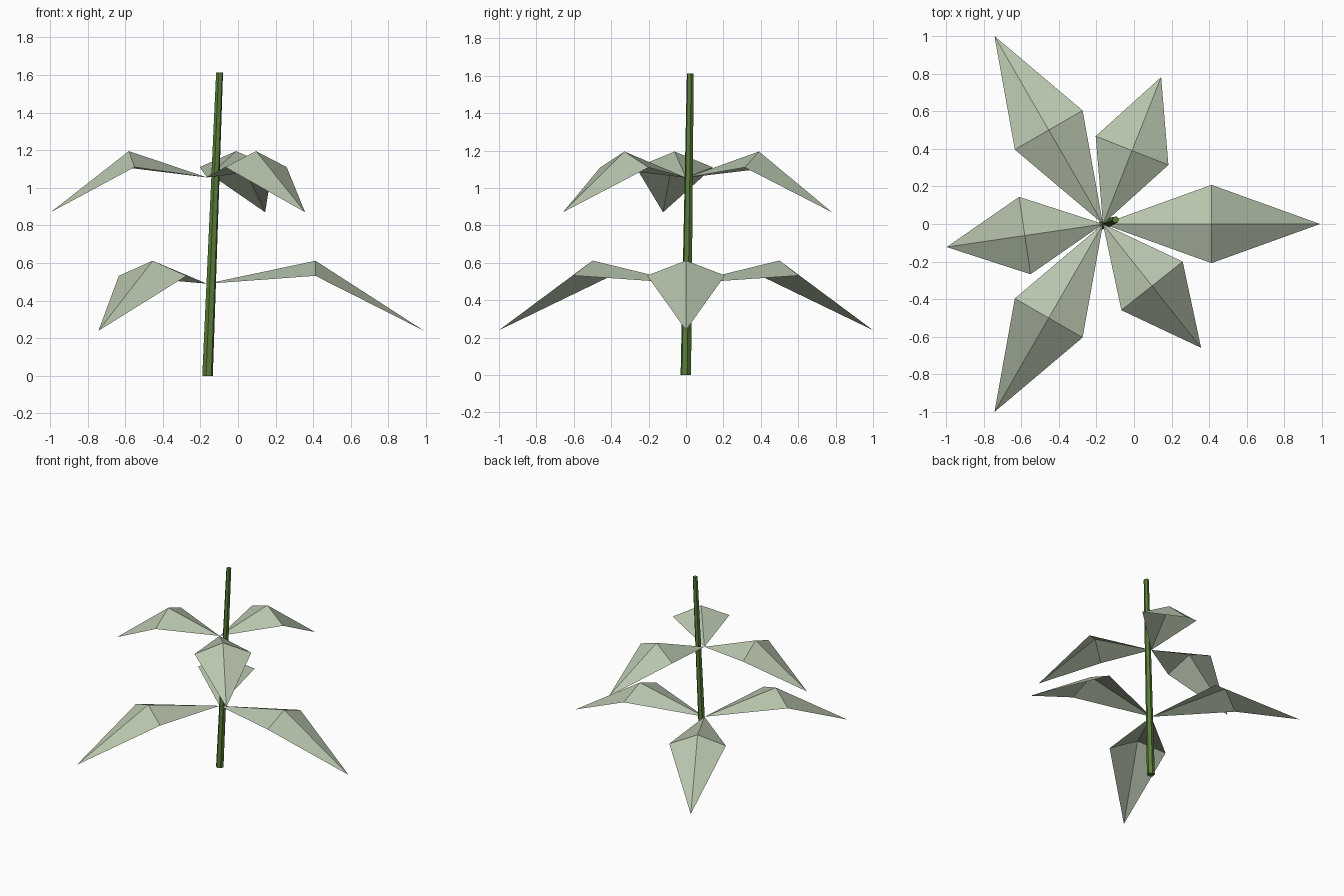
import bpy, bmesh, math
from mathutils import Vector

if "Cube" in bpy.data.objects:
    bpy.data.objects.remove(bpy.data.objects["Cube"])


def material(name, rgb):
    m = bpy.data.materials.new(name)
    m.diffuse_color = (*rgb, 1)
    m.use_nodes = True
    m.node_tree.nodes["Principled BSDF"].inputs["Base Color"].default_value = m.diffuse_color
    return m


LEAF = material("pale sage green", (0.48, 0.56, 0.42))
STEM = material("stem green", (0.105, 0.21, 0.042))


def add_object(name, bm, mat):
    bmesh.ops.recalc_face_normals(bm, faces=bm.faces) if name == "stem" else None
    mesh = bpy.data.meshes.new(name)
    bm.to_mesh(mesh)
    bm.free()
    mesh.materials.append(mat)
    ob = bpy.data.objects.new(name, mesh)
    bpy.context.collection.objects.link(ob)
    return ob


def leaf(name, base, angle, length, rise, side_rise, drop):
    """Folded kite: base, raised centre, two lower side corners, drooping tip."""
    bm = bmesh.new()
    half = length / 2
    b, c, l, r, t = [bm.verts.new(p) for p in (
        (0, 0, 0), (half, 0, rise), (half, 0.208, side_rise),
        (half, -0.208, side_rise), (length, 0, drop))]
    for f in ((b, c, l), (b, r, c), (c, t, l), (c, r, t)):
        bm.faces.new(f)
    ob = add_object(name, bm, LEAF)
    ob.location = base
    ob.rotation_euler.z = math.radians(angle)


# Leaning, tapering stem
SIDES = 6
bm = bmesh.new()
rings = []
for centre, radius in ((Vector((-0.162, -0.001, 0)), 0.029),
                       (Vector((-0.098, 0.023, 1.613)), 0.019)):
    rings.append([bm.verts.new(centre + Vector((
        radius * math.cos(math.tau * i / SIDES + 0.25),
        radius * math.sin(math.tau * i / SIDES + 0.25), 0))) for i in range(SIDES)])
for i in range(SIDES):
    j = (i + 1) % SIDES
    bm.faces.new((rings[0][i], rings[0][j], rings[1][j], rings[1][i]))
bm.faces.new(rings[0][::-1])
bm.faces.new(rings[1])
add_object("stem", bm, STEM)

# Two whorls of three leaves
for k in range(3):
    leaf(f"lower_leaf_{k + 1}", (-0.165, 0, 0.49), 120 * k, 1.154, 0.122, 0.042, -0.25)
    leaf(f"upper_leaf_{k + 1}", (-0.165, 0, 1.055), 68.4 + 120 * k, 0.84, 0.14, 0.055, -0.185)
